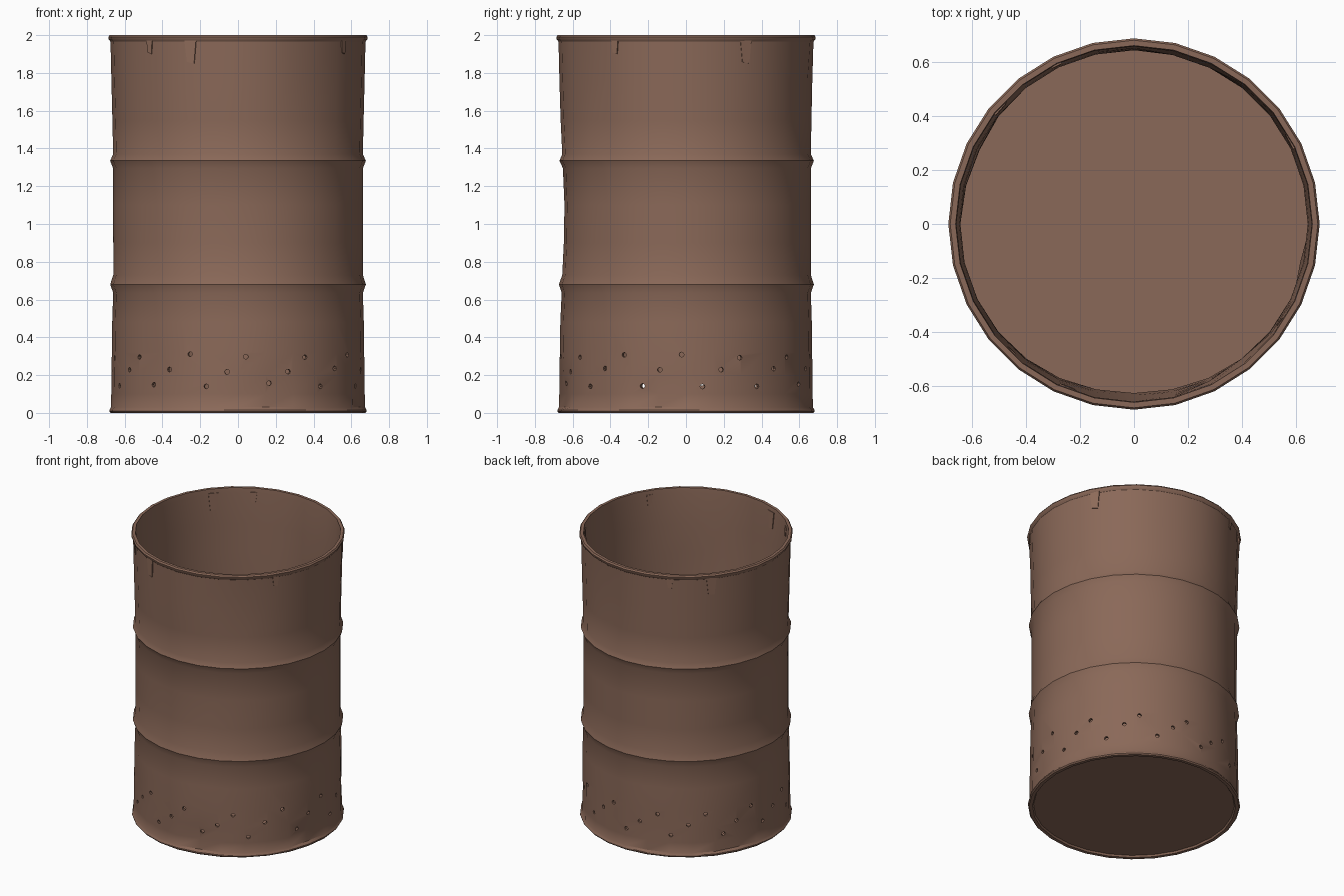
import bpy, bmesh, math, random
from mathutils import Matrix, Vector

random.seed(4)
if "Cube" in bpy.data.objects:
    bpy.data.objects.remove(bpy.data.objects["Cube"], do_unlink=True)

SIDES = 28
THICK = 0.018


def material(name, rgb):
    m = bpy.data.materials.new(name)
    m.use_nodes = True
    m.diffuse_color = (*rgb, 1)
    m.node_tree.nodes["Principled BSDF"].inputs["Base Color"].default_value = (*rgb, 1)
    return m


rust = material("rusty brown", (0.255, 0.14, 0.098))
light_rust = material("light rust", (0.275, 0.15, 0.104))

# Dents: angle, height, angular spread, height spread, depth
DENTS = [
    (270, 1.05, 35, 0.30, 0.018),
    (306, 1.70, 13, 0.18, 0.016),
    (71, 1.70, 13, 0.18, 0.014),
    (157, 0.80, 14, 0.16, 0.012),
    (284, 0.10, 5, 0.09, 0.025),
    (347, 0.10, 5, 0.09, 0.022),
    (229, 0.25, 5, 0.14, 0.014),
    (43, 0.20, 5, 0.12, 0.014),
    (99, 0.15, 5, 0.12, 0.014),
    (153, 0.10, 6, 0.12, 0.016),
]


def dent(deg, z):
    total = 0
    for a, h, sa, sh, depth in DENTS:
        d = (deg - a + 180) % 360 - 180
        total += depth * math.exp(-(d / sa) ** 2 - ((z - h) / sh) ** 2)
    return total


def make_object(name, bm, mat):
    bmesh.ops.recalc_face_normals(bm, faces=bm.faces)
    mesh = bpy.data.meshes.new(name)
    bm.to_mesh(mesh)
    bm.free()
    mesh.materials.append(mat)
    ob = bpy.data.objects.new(name, mesh)
    bpy.context.collection.objects.link(ob)
    return ob


def select_only(ob):
    bpy.ops.object.select_all(action='DESELECT')
    ob.select_set(True)
    bpy.context.view_layer.objects.active = ob


# Wall rows (radius, height); ribs exist on the outside only
wall = [(0.672, 0.03), (0.671, 0.1), (0.67, 0.2), (0.668, 0.32), (0.666, 0.48),
        (0.661, 0.635), (0.661, 0.73), (0.661, 0.9), (0.661, 1.1), (0.661, 1.295),
        (0.661, 1.37), (0.665, 1.55), (0.67, 1.75), (0.675, 1.965)]
ribs = [(0.677, 0.68), (0.677, 1.335)]
outer = sorted(wall + ribs, key=lambda p: p[1])
inner = [(r - THICK, z) for r, z in reversed(wall)]
bottom_lip = [(0.645, 0.012), (0.652, 0), (0.674, 0), (0.681, 0.008), (0.681, 0.016)]
top_lip = [(0.685, 1.978), (0.687, 1.99), (0.68, 2.0), (0.66, 2.0)]
profile = bottom_lip + outer + top_lip + inner

# Barrel body: closed thin shell revolved from the profile
bm = bmesh.new()
rings = []
for r, z in profile:
    ring = []
    for i in range(SIDES):
        deg = 360 * i / SIDES
        a = math.radians(deg)
        rr = r - dent(deg, z) * (0.3 if z < 0.02 or z > 1.97 else 1)
        ring.append(bm.verts.new((rr * math.cos(a), rr * math.sin(a), z)))
    rings.append(ring)
for low, high in zip(rings, rings[1:]):
    for i in range(SIDES):
        j = (i + 1) % SIDES
        bm.faces.new((low[i], low[j], high[j], high[i]))
for ring, z in ((rings[0], 0.012), (rings[-1], 0.03)):
    centre = bm.verts.new((0, 0, z))
    for i in range(SIDES):
        bm.faces.new((ring[i], ring[(i + 1) % SIDES], centre))
barrel = make_object("barrel_body", bm, rust)

# Vent holes: rising groups of three around the foot
bm = bmesh.new()
HOLES = 39
for k in range(HOLES):
    a = math.radians(-104 + 360 * k / HOLES + random.uniform(-1, 1))
    z = 0.15 + 0.075 * (k % 3) + random.uniform(-0.012, 0.012)
    place = (Matrix.Translation((0.65 * math.cos(a), 0.65 * math.sin(a), z))
             @ Matrix.Rotation(a, 4, 'Z') @ Matrix.Rotation(math.pi / 2, 4, 'Y'))
    bmesh.ops.create_cone(bm, cap_ends=True, segments=8, radius1=0.013,
                          radius2=0.013, depth=0.16, matrix=place)
cutter = make_object("hole_cutter", bm, rust)
cutter.hide_render = True
mod = barrel.modifiers.new("vent_holes", 'BOOLEAN')
mod.operation = 'DIFFERENCE'
mod.solver = 'EXACT'
mod.object = cutter
select_only(barrel)
bpy.ops.object.modifier_apply(modifier=mod.name)
bpy.data.objects.remove(cutter, do_unlink=True)
select_only(barrel)
bpy.ops.object.shade_smooth_by_angle(angle=math.radians(32))


# Rim tabs: tapered plates showing on both faces of the wall
def rim_tab(name, deg, width, z_low):
    bm = bmesh.new()
    a = math.radians(deg)
    out = Vector((math.cos(a), math.sin(a), 0))
    side = Vector((-math.sin(a), math.cos(a), 0))
    corners = [(-0.5, 1.972), (0.5, 1.972), (0.32, z_low), (-0.3, z_low + 0.008)]
    loops = []
    for offset in (0.002, -THICK - 0.007):
        loop = []
        for s, z in corners:
            r = 0.675 - 0.025 * (1.965 - z) - dent(deg, z) + offset
            loop.append(bm.verts.new(out * r + side * s * width + Vector((0, 0, z))))
        bm.faces.new(loop)
        loops.append(loop)
    for i in range(4):
        j = (i + 1) % 4
        bm.faces.new((loops[0][i], loops[0][j], loops[1][j], loops[1][i]))
    make_object(name, bm, light_rust)


for n, deg in enumerate((28, 139, 248)):
    rim_tab(f"large_rim_tab_{n + 1}", deg, 0.066, 1.85)
for n, deg in enumerate((116, 226, 326)):
    rim_tab(f"small_rim_tab_{n + 1}", deg, 0.042, 1.9)
